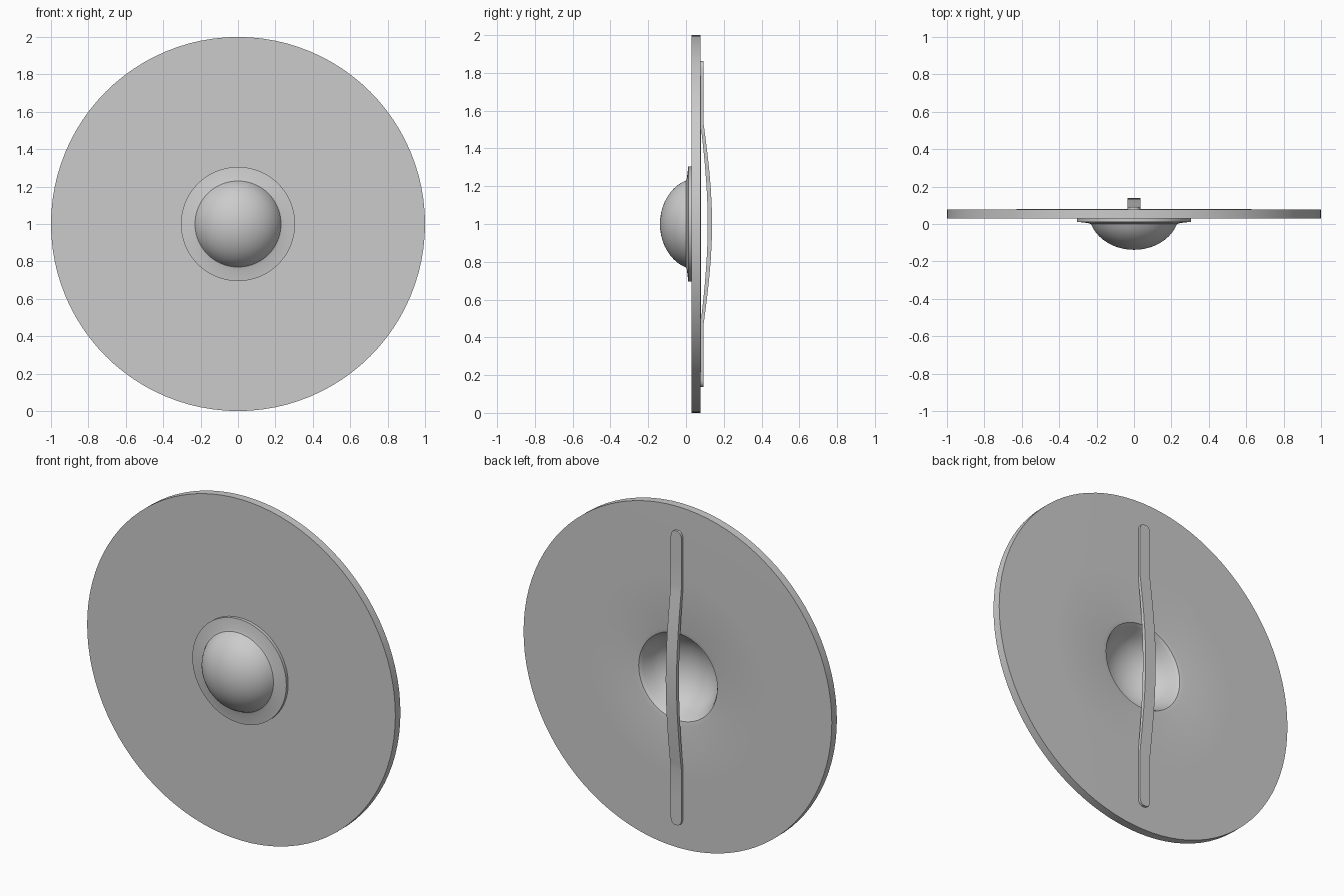
import bpy, bmesh, math

if "Cube" in bpy.data.objects:
    bpy.data.objects.remove(bpy.data.objects["Cube"])

SEG = 96
CZ = 1.0  # height of the shield centre


def finish(name, bm, angle=35):
    bmesh.ops.remove_doubles(bm, verts=bm.verts, dist=1e-5)
    bmesh.ops.recalc_face_normals(bm, faces=bm.faces)
    me = bpy.data.meshes.new(name)
    bm.to_mesh(me)
    bm.free()
    ob = bpy.data.objects.new(name, me)
    bpy.context.collection.objects.link(ob)
    bpy.ops.object.select_all(action='DESELECT')
    ob.select_set(True)
    bpy.context.view_layer.objects.active = ob
    bpy.ops.object.shade_smooth_by_angle(angle=math.radians(angle))
    return ob


def lathe(name, profile, closed=False):
    """Spin (radius, y) points around the y axis through the shield centre."""
    bm = bmesh.new()
    pts = profile + profile[:1] if closed else profile
    vs = [bm.verts.new((r, y, CZ)) for r, y in pts]
    es = [bm.edges.new(p) for p in zip(vs, vs[1:])]
    bmesh.ops.spin(bm, geom=vs + es, cent=(0, 0, CZ), axis=(0, 1, 0),
                   angle=math.tau, steps=SEG, use_merge=False)
    return finish(name, bm)


def dome(radius, tip, base, n=10):
    """Quarter-ellipse-like dome profile from tip to base."""
    out = []
    for i in range(n + 1):
        a = math.pi / 2 * 0.8 * i / n
        t = (1 - math.cos(a)) / (1 - math.cos(math.pi / 2 * 0.8))
        out.append((radius * math.sin(a) / math.sin(math.pi / 2 * 0.8),
                    tip + (base - tip) * t))
    return out


# Board: flat disc with a round opening behind the boss
lathe("shield_board", [(0.245, 0.03), (1, 0.03), (1, 0.077), (0.6, 0.079),
                       (0.28, 0.079), (0.255, 0.074), (0.245, 0.06)], closed=True)

# Boss: domed shell with a thin flange on the front, hollow at the back
outer = dome(0.23, -0.138, 0.0) + [(0.245, 0.005), (0.305, 0.012), (0.305, 0.031)]
inner = dome(0.225, -0.122, 0.02)
lathe("boss", inner[:1] + inner[1:] + [(0.245, 0.06), (0.245, 0.031)] + outer[::-1])

# Grip: vertical bar with rounded ends, bowed away from the board
W = 0.035
half = [(0.862, 0.012), (0.855, 0.024), (0.842, 0.032), (0.825, W), (0.7, W),
        (0.54, W), (0.50, W), (0.45, W), (0.38, W), (0.30, W), (0.20, W), (0.10, W)]


def bow(d):
    t = min(max((0.54 - d) / 0.54, 0), 1)
    return 0.046 * math.sin(t * math.pi / 2)


stations = ([(-d, w) for d, w in half] + [(0, W)] + [(d, w) for d, w in reversed(half)])
bm = bmesh.new()
rings = []
for d, w in stations:
    b = bow(abs(d))
    y0, y1 = 0.076 + b * 0.85, 0.092 + b
    rings.append([bm.verts.new((x, y, CZ + d))
                  for x, y in ((-w, y0), (w, y0), (w, y1), (-w, y1))])
for a, b in zip(rings, rings[1:]):
    for i in range(4):
        j = (i + 1) % 4
        bm.faces.new((a[i], a[j], b[j], b[i]))
bm.faces.new(rings[0])
bm.faces.new(rings[-1])
finish("hand_grip", bm)
